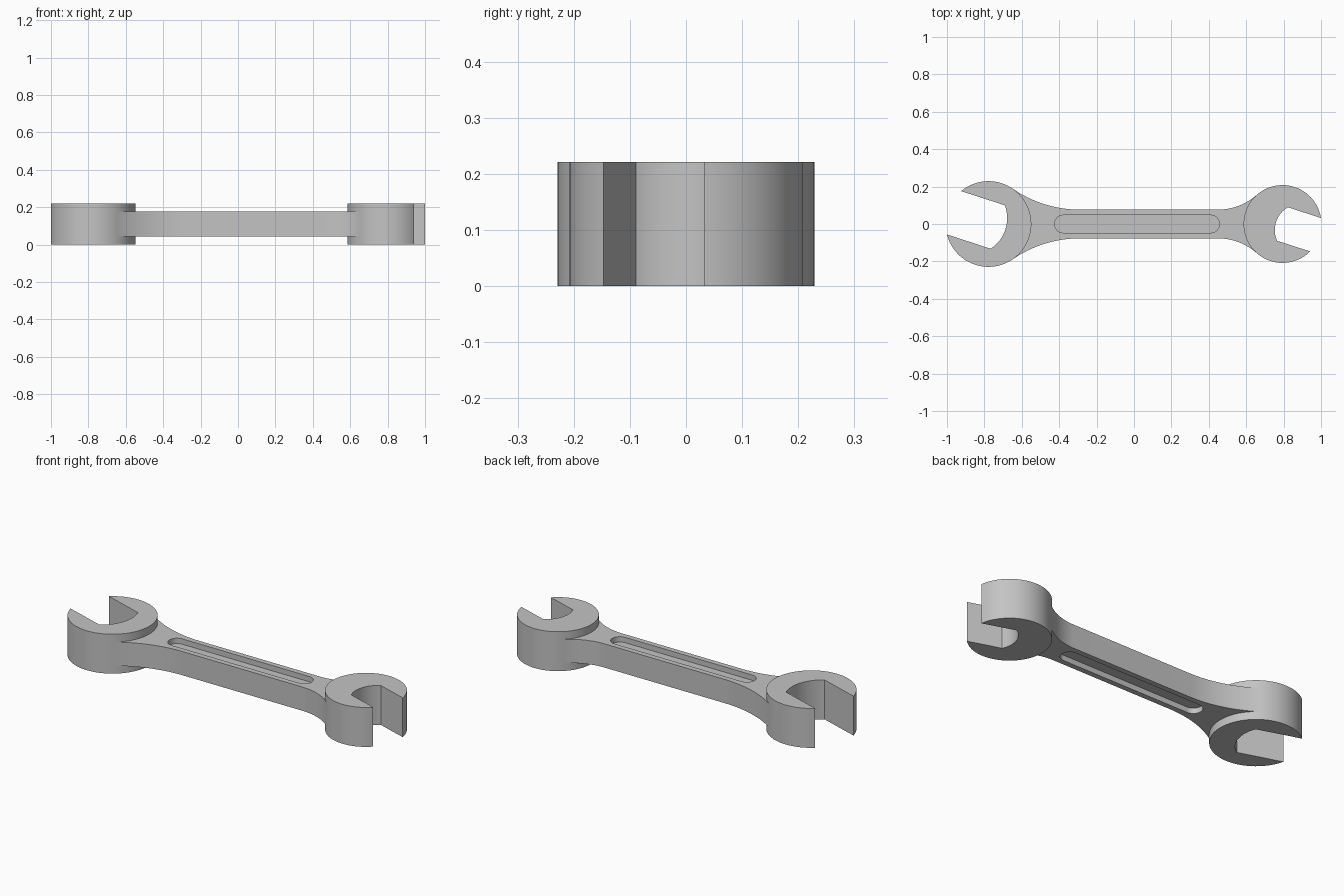
import bpy, bmesh
from math import sin, cos, asin, atan2, pi, radians, hypot

cube = bpy.data.objects.get("Cube")
if cube:
    bpy.data.objects.remove(cube, do_unlink=True)

# Colour
steel = bpy.data.materials.new("steel grey")
steel.use_nodes = True
steel.diffuse_color = (0.55, 0.55, 0.55, 1)
steel.node_tree.nodes["Principled BSDF"].inputs["Base Color"].default_value = (0.55, 0.55, 0.55, 1)

HEIGHT = 0.221            # thickness of the heads
LOW, HIGH = 0.044, 0.177  # bottom and top of the handle
HALF = 0.077              # half width of the handle


def arc(cx, cy, r, a0, a1, n=24):
    """Points along a circular arc."""
    return [(cx + r * cos(a0 + (a1 - a0) * i / n), cy + r * sin(a0 + (a1 - a0) * i / n))
            for i in range(n + 1)]


def extrude(name, outline, z0, z1):
    """Solid plate from a closed outline."""
    bm = bmesh.new()
    face = bm.faces.new([bm.verts.new((x, y, z0)) for x, y in outline])
    top = bmesh.ops.extrude_face_region(bm, geom=[face])["geom"]
    moved = [v for v in top if isinstance(v, bmesh.types.BMVert)]
    bmesh.ops.translate(bm, verts=moved, vec=(0, 0, z1 - z0))
    bmesh.ops.recalc_face_normals(bm, faces=bm.faces)
    mesh = bpy.data.meshes.new(name)
    bm.to_mesh(mesh)
    bm.free()
    mesh.materials.append(steel)
    obj = bpy.data.objects.new(name, mesh)
    bpy.context.collection.objects.link(obj)
    return obj


def smooth(obj):
    bpy.ops.object.select_all(action="DESELECT")
    obj.select_set(True)
    bpy.context.view_layer.objects.active = obj
    bpy.ops.object.shade_smooth_by_angle(angle=radians(30))


def head(name, x, radius, gap, throat, bulge, turn):
    """Open jaw: a disc with a slot ending in a shallow arc."""
    a = asin(gap / radius)
    r = (gap ** 2 + bulge ** 2) / (2 * bulge)
    b = asin(gap / r)
    outline = arc(0, 0, radius, a, 2 * pi - a, 80)
    outline += arc(throat - bulge + r, 0, r, pi + b, pi - b)
    c, s = cos(turn), sin(turn)
    outline = [(x + c * u - s * v, s * u + c * v) for u, v in outline]
    smooth(extrude(name, outline, 0, HEIGHT))


def flare(start, x, radius):
    """Arc tangent to the handle edge and the head; also its angle on the head."""
    d = abs(x - start)
    r = (d * d + HALF ** 2 - radius ** 2) / (2 * (radius - HALF))
    a = atan2(-(HALF + r), x - start)
    return arc(start, HALF + r, r, a, -pi / 2), a + pi


# Two jaws, turned about the same axis
BIG_X, BIG_R = -0.778, 0.229
SMALL_X, SMALL_R = 0.794, 0.208
head("large_jaw", BIG_X, BIG_R, 0.122, -0.052, 0.043, radians(162))
head("small_jaw", SMALL_X, SMALL_R, 0.094, 0.0, 0.036, radians(-18))

# Handle with flared ends tucked into the jaws
left, left_angle = flare(-0.29, BIG_X, BIG_R)
right, right_angle = flare(0.45, SMALL_X, SMALL_R)
upper = left + right[::-1]
outline = upper + arc(SMALL_X, 0, SMALL_R * 0.93, right_angle, 2 * pi - right_angle)
outline += [(x, -y) for x, y in reversed(upper)]
outline += arc(BIG_X, 0, BIG_R * 0.93, -left_angle, left_angle)
handle = extrude("handle", outline, LOW, HIGH)

# Rounded recess on both sides of the handle
DEPTH, R = 0.03, 0.047
slot = arc(0.41, 0, R, -pi / 2, pi / 2) + arc(-0.378, 0, R, pi / 2, 3 * pi / 2)
for name, z0, z1 in (("top_cutter", HIGH - DEPTH, HIGH + 0.1), ("bottom_cutter", LOW - 0.1, LOW + DEPTH)):
    cutter = extrude(name, slot, z0, z1)
    cutter.hide_render = True
    mod = handle.modifiers.new("recess", "BOOLEAN")
    mod.operation, mod.solver, mod.object = "DIFFERENCE", "EXACT", cutter
    bpy.context.view_layer.objects.active = handle
    bpy.ops.object.modifier_apply(modifier=mod.name)
    bpy.data.objects.remove(cutter, do_unlink=True)
smooth(handle)
